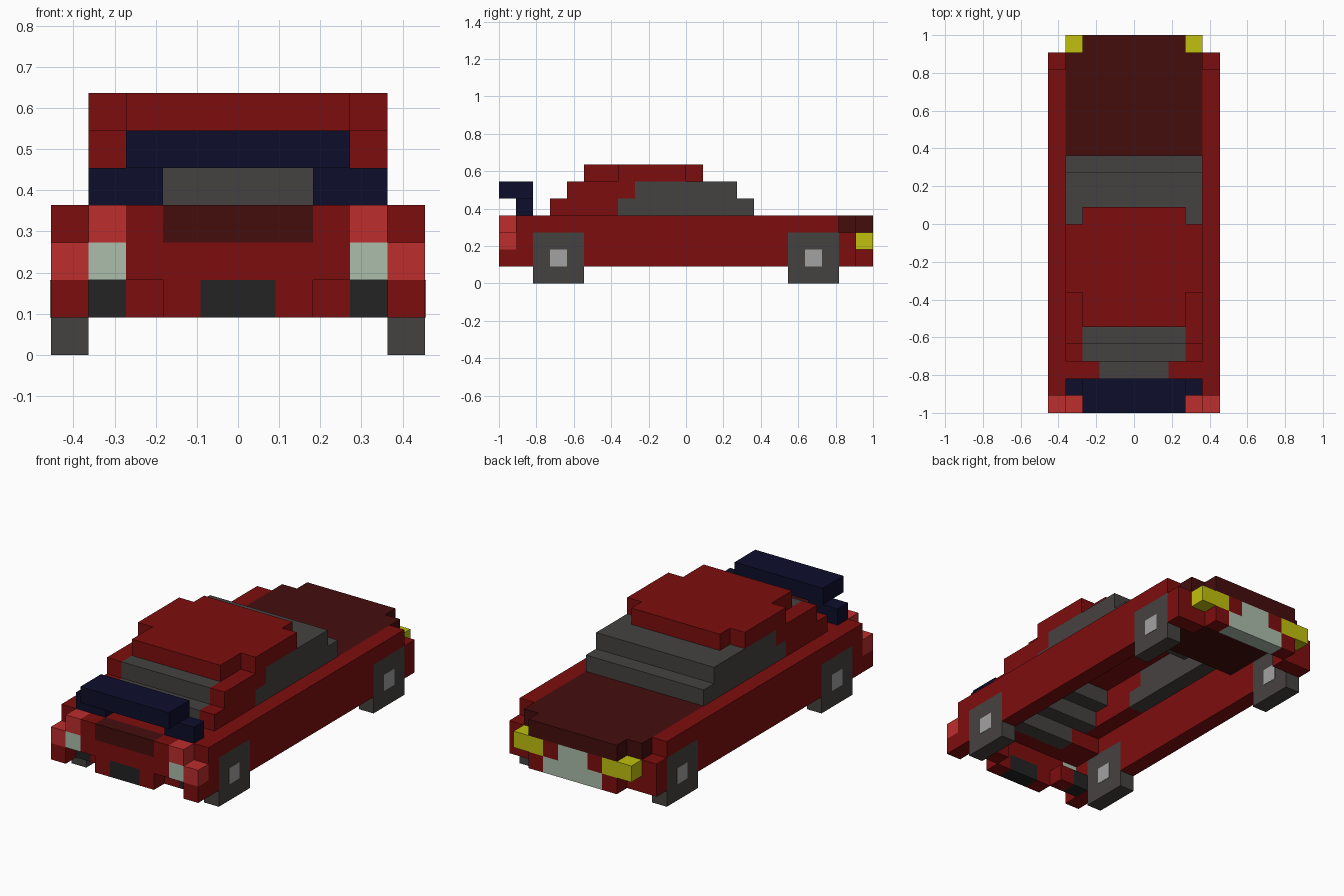
import bpy, bmesh
from mathutils import Matrix, Vector

cube = bpy.data.objects.get("Cube")
if cube:
    bpy.data.objects.remove(cube, do_unlink=True)

U = 1 / 11  # one block


def srgb(r, g, b):
    return [((c / 255 + 0.055) / 1.055) ** 2.4 if c > 10 else c / 255 / 12.92
            for c in (r, g, b)] + [1.0]


def material(name, rgb):
    m = bpy.data.materials.new(name)
    m.use_nodes = True
    m.diffuse_color = srgb(*rgb)
    bsdf = m.node_tree.nodes["Principled BSDF"]
    bsdf.inputs["Base Color"].default_value = srgb(*rgb)
    bsdf.inputs["Roughness"].default_value = 0.8
    return m


RED = material("body red", (125, 13, 13))
DARK_RED = material("dark red", (69, 13, 13))
LIGHT_RED = material("lamp red", (188, 45, 45))
NAVY = material("navy", (13, 14, 44))
GREY = material("glass and tyre grey", (69, 66, 65))
BLACK = material("black", (35, 35, 35))
PALE = material("pale green white", (171, 189, 171))
YELLOW = material("yellow", (192, 192, 15))
HUB = material("hub grey", (162, 162, 162))


def part(name, mat, boxes, mirror=False):
    """One mesh from boxes (x0, x1, y0, y1, z0, z1) in blocks."""
    bm = bmesh.new()
    if mirror:
        boxes = boxes + [(-b[1], -b[0]) + tuple(b[2:]) for b in boxes]
    for x0, x1, y0, y1, z0, z1 in boxes:
        size = Vector((x1 - x0, y1 - y0, z1 - z0)) * U
        mid = Vector((x0 + x1, y0 + y1, z0 + z1)) * U / 2
        bmesh.ops.create_cube(bm, size=1, matrix=Matrix.Translation(mid)
                              @ Matrix.Diagonal(size).to_4x4())
    me = bpy.data.meshes.new(name)
    bm.to_mesh(me)
    bm.free()
    me.materials.append(mat)
    ob = bpy.data.objects.new(name, me)
    bpy.context.collection.objects.link(ob)
    return ob


# Side walls, left open around the wheels
part("side_walls", RED, [
    (4, 5, -10, 9, 3, 4), (4, 5, -11, -10, 1, 2), (4, 5, -10, -9, 1, 3),
    (4, 5, -6, 6, 1, 3), (4, 5, 9, 10, 1, 3)], True)

# Wheels and hubs
for y, label in ((-9, "front"), (6, "back")):
    part(label + "_wheels", GREY, [(4, 5, y, y + 3, 0, 3)], True)
    part(label + "_hubs", HUB, [(3.98, 5.02, y + 1, y + 2, 1, 2)], True)

# Lamp end at -y: panel, bumper, deck and lamps
part("front_panel", RED, [(-3, 3, -11, -10, 2, 3)])
part("front_panel_sides", RED, [
    (2, 3, -11, -10, 3, 4), (1, 2, -11, -10, 1, 2), (2, 3, -10, -9, 1, 2)], True)
part("front_trim", DARK_RED, [(-2, 2, -11, -10, 3, 4)])
part("front_vent", BLACK, [(-1, 1, -11, -10, 1, 2)])
part("exhausts", BLACK, [(3, 4, -10, -9, 1, 2)], True)
part("red_lamps", LIGHT_RED, [(3, 4, -11, -10, 3, 4), (4, 5, -11, -10, 2, 3)], True)
part("white_lamps", PALE, [(3, 4, -11, -10, 2, 3)], True)
part("deck", RED, [(-4, 4, -10, -9, 3, 4)])
part("deck_sides", RED, [(2, 4, -9, -8, 3, 4)], True)

# Spoiler on two struts
part("spoiler", NAVY, [(-3, 3, -11, -9, 5, 6)])
part("spoiler_struts", NAVY, [(2, 4, -10, -9, 4, 5)], True)

# Stepped cabin: roof, pillars and glass
part("roof", RED, [(-3, 3, -6, 1, 6, 7)])
part("roof_edges", RED, [(3, 4, -4, 0, 6, 7)], True)
part("pillars", RED, [(3, 4, -8, -4, 4, 5), (3, 4, -7, -3, 5, 6)], True)
part("side_windows", GREY, [(3, 4, -4, 4, 4, 5), (3, 4, -3, 3, 5, 6)], True)
part("deck_window", GREY, [
    (-2, 2, -9, -8, 3, 4), (-3, 3, -8, -7, 4, 5), (-3, 3, -7, -6, 5, 6)])
part("hood_window", GREY, [(-3, 3, 3, 4, 4, 5), (-3, 3, 1, 3, 5, 6)])

# Hood end at +y: hood, yellow lamps, plate and bumper
part("hood", DARK_RED, [(-4, 4, 4, 10, 3, 4), (-3, 3, 10, 11, 3, 4)])
part("yellow_lamps", YELLOW, [(2, 4, 10, 11, 2, 3)], True)
part("pale_plate", PALE, [(-2, 2, 10, 11, 1, 2), (-1, 1, 10, 11, 2, 3)])
part("back_bumper", RED, [
    (1, 2, 10, 11, 2, 3), (2, 3, 10, 11, 1, 2), (3, 4, 9, 10, 1, 2)], True)
